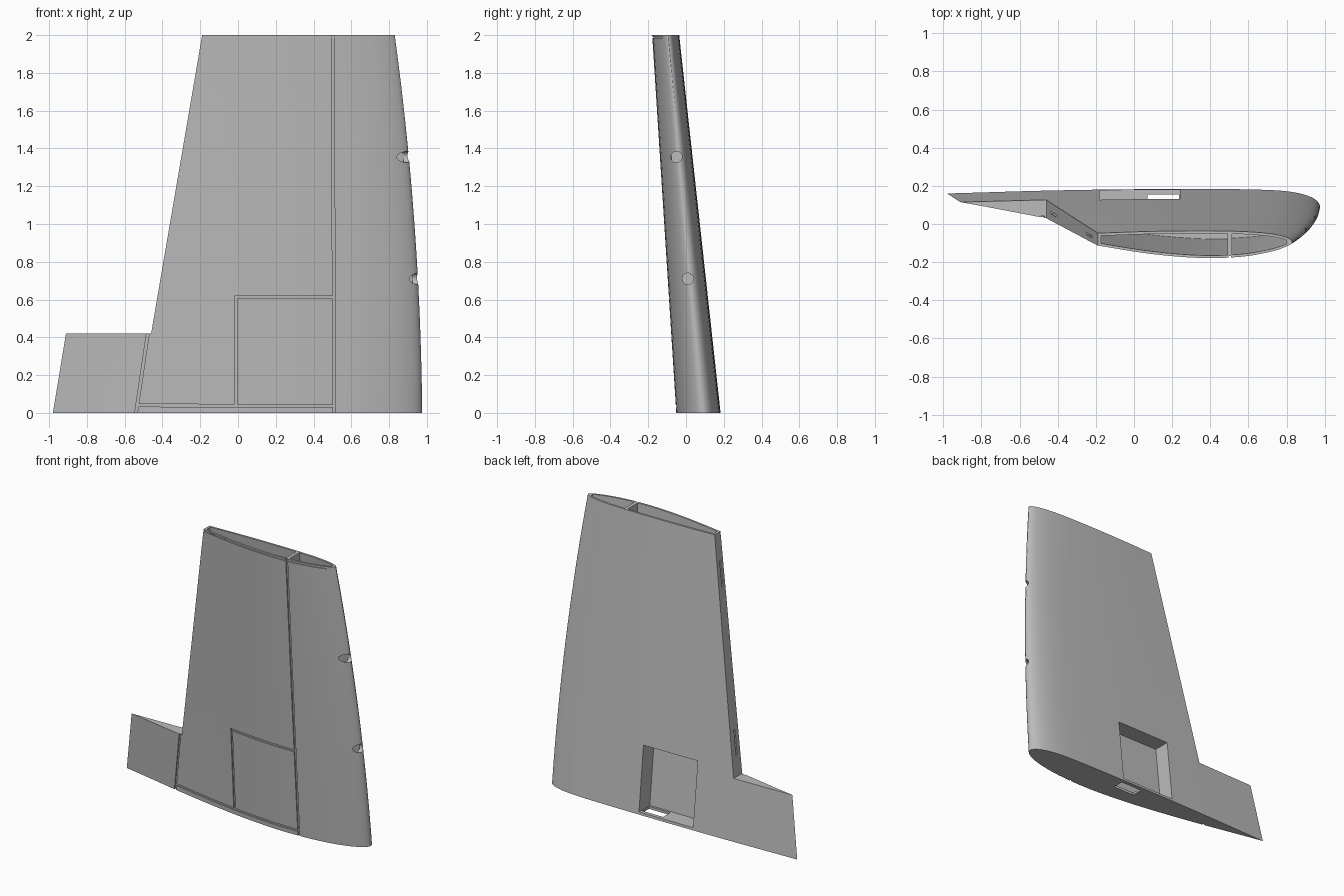
import bpy
import bmesh
import math

old = bpy.data.objects.get("Cube")
if old:
    bpy.data.objects.remove(old, do_unlink=True)

# Section heights, from trailing edge over the back to the nose and along the front
ROOT = [.16, .175, .182, .183, .181, .17, .138, .09, .04, -.008, -.042, -.05, -.018, .055, .16]
TIP = [-.055, -.05, -.039, -.036, -.039, -.05, -.07, -.095, -.118, -.147, -.172, -.178, -.155, -.103, -.055]


def spline(values, k):
    i = max(0, min(len(values) - 2, math.floor(k)))
    t = k - i
    b, c = values[i], values[i + 1]
    a = values[i - 1] if i > 0 else 2 * b - c
    d = values[i + 2] if i + 2 < len(values) else 2 * c - b
    return b + t / 2 * (c - a + t * (2 * a - 5 * b + 4 * c - d + t * (3 * (b - c) + d - a)))


def nose_x(z):
    return .975 - .009 * z - .0318 * z * z


def tail_x(z):
    return -.98 + .165 * z


def hinge_x(z):
    return -.46 + .171 * (z - .42)


def skin_y(k, z):
    return spline(ROOT, k) + (spline(TIP, k) - spline(ROOT, k)) * z / 2


def side_y(x, z, side):
    # side is 1 for the front skin, -1 for the back skin
    f = (x - tail_x(z)) / (nose_x(z) - tail_x(z))
    return skin_y(7 + side * 7 * math.sqrt(max(0, min(1, 1 - f))), z)


def loft(name, rings):
    bm = bmesh.new()
    rows = [[bm.verts.new(p) for p in ring] for ring in rings]
    n = len(rows[0])
    for a, b in zip(rows, rows[1:]):
        for i in range(n):
            j = (i + 1) % n
            bm.faces.new((a[i], a[j], b[j], b[i]))
    bm.faces.new(rows[0])
    bm.faces.new(rows[-1])
    bmesh.ops.recalc_face_normals(bm, faces=bm.faces)
    mesh = bpy.data.meshes.new(name)
    bm.to_mesh(mesh)
    bm.free()
    obj = bpy.data.objects.new(name, mesh)
    bpy.context.collection.objects.link(obj)
    return obj


def box(name, x0, x1, y0, y1, z0, z1):
    return loft(name, [[(x0, y0, z), (x1, y0, z), (x1, y1, z), (x0, y1, z)] for z in (z0, z1)])


def spread(a, b, n):
    return [a + (b - a) * i / n for i in range(n + 1)]


def groove(name, a, b, width=.014, depth=.009):
    # thin channel that follows the front skin between two (x, z) points
    length = math.dist(a, b)
    nx, nz = -(b[1] - a[1]) / length * width / 2, (b[0] - a[0]) / length * width / 2
    rings = []
    for x, z in zip(spread(a[0], b[0], 16), spread(a[1], b[1], 16)):
        ring = []
        for s, out in ((-1, -.03), (1, -.03), (1, depth), (-1, depth)):
            px, pz = x + s * nx, z + s * nz
            ring.append((px, side_y(px, pz, 1) + out, pz))
        rings.append(ring)
    return loft(name, rings)


def cell(name, start, end, z0):
    # hollow bay inside the skins, open at the tip
    rings = []
    for z in spread(z0, 2.03, 8):
        xs = [start(z) + (end(z) - start(z)) * math.sin(u * math.pi / 2) for u in spread(0, 1, 14)]
        ring = [(x, side_y(x, z, 1) + .014, z) for x in xs]
        ring += [(x, side_y(x, z, -1) - .014, z) for x in reversed(xs)]
        rings.append(ring)
    return loft(name, rings)


def slit(name, z0, z1):
    # hinge slot in the rear face
    rings = []
    for z in (z0, z1):
        a, b = hinge_x(z) - .03, hinge_x(z) + .06
        y = (side_y(b, z, 1) + side_y(b, z, -1)) / 2
        rings.append([(a, y - .006, z), (b, y - .006, z), (b, y + .006, z), (a, y + .006, z)])
    return loft(name, rings)


def nose_hole(name, y, z):
    ring = [(y + .03 * math.cos(i * math.tau / 24), z + .03 * math.sin(i * math.tau / 24)) for i in range(24)]
    x = nose_x(z)
    return loft(name, [[(px, *p) for p in ring] for px in (x - .09, x + .05)])


# Wing body
wing = loft("wing_panel", [
    [(tail_x(z) + (nose_x(z) - tail_x(z)) * (1 - ((k - 7) / 7) ** 2), skin_y(k, z), z)
     for k in spread(0, 14, 56)[:-1]]
    for z in spread(0, 2, 14)])

# Opening left for the control surface
tail_outline = [(-1.2, .42), (-.46, .42), (hinge_x(2.1), 2.1), (-1.2, 2.1)]
cutters = [loft("control_surface_cut", [[(x, y, z) for x, z in tail_outline] for y in (-.6, .6)])]

# Hollow bays either side of the spar
cutters += [
    cell("rear_bay", lambda z: hinge_x(z) + .016, lambda z: .49, .65),
    cell("nose_bay", lambda z: .515, lambda z: nose_x(z) - .03, .6),
]

# Recessed bay in the back, with a slot through its floor
rings = []
for z in (.018, .47):
    y = side_y(.03, z, -1)
    rings.append([(-.18, y - .12, z), (.24, y - .12, z), (.24, y + .1, z), (-.18, y + .1, z)])
cutters += [loft("bay_cut", rings), box("bay_floor_slot", .07, .236, .075, .155, -.05, .05)]

# Nose holes and hinge slots
for i, (y, z) in enumerate(((.01, .71), (-.05, 1.355))):
    cutters.append(nose_hole(f"nose_hole_{i}", y, z))
for i, z in enumerate((.55, 1.65)):
    cutters.append(slit(f"hinge_slot_{i}", z, z + .17))

# Panel seams on the front
seams = [
    ((.502, 2.03), (.509, -.03)), ((-.544, -.03), (-.473, .45)),
    ((-.54, .04), (.507, .036)), ((-.012, .04), (-.012, .614)),
    ((-.019, .612), (.505, .612)),
]
for i, (a, b) in enumerate(seams):
    cutters.append(groove(f"seam_{i}", a, b))
cutters.append(groove("tip_seam", (-.25, 1.987), (.78, 1.987), .007, .006))

bpy.ops.object.select_all(action='DESELECT')
bpy.context.view_layer.objects.active = wing
wing.select_set(True)
for cutter in cutters:
    cutter.hide_render = True
    mod = wing.modifiers.new(cutter.name, 'BOOLEAN')
    mod.operation = 'DIFFERENCE'
    mod.solver = 'EXACT'
    mod.object = cutter
    bpy.ops.object.modifier_apply(modifier=mod.name)
    bpy.data.objects.remove(cutter, do_unlink=True)

# Single grey finish
grey = bpy.data.materials.new("plain_grey")
grey.use_nodes = True
colour = (.5, .5, .5, 1)
grey.diffuse_color = colour
grey.node_tree.nodes["Principled BSDF"].inputs["Base Color"].default_value = colour
wing.data.materials.clear()
wing.data.materials.append(grey)
bpy.ops.object.shade_smooth_by_angle(angle=math.radians(25))
